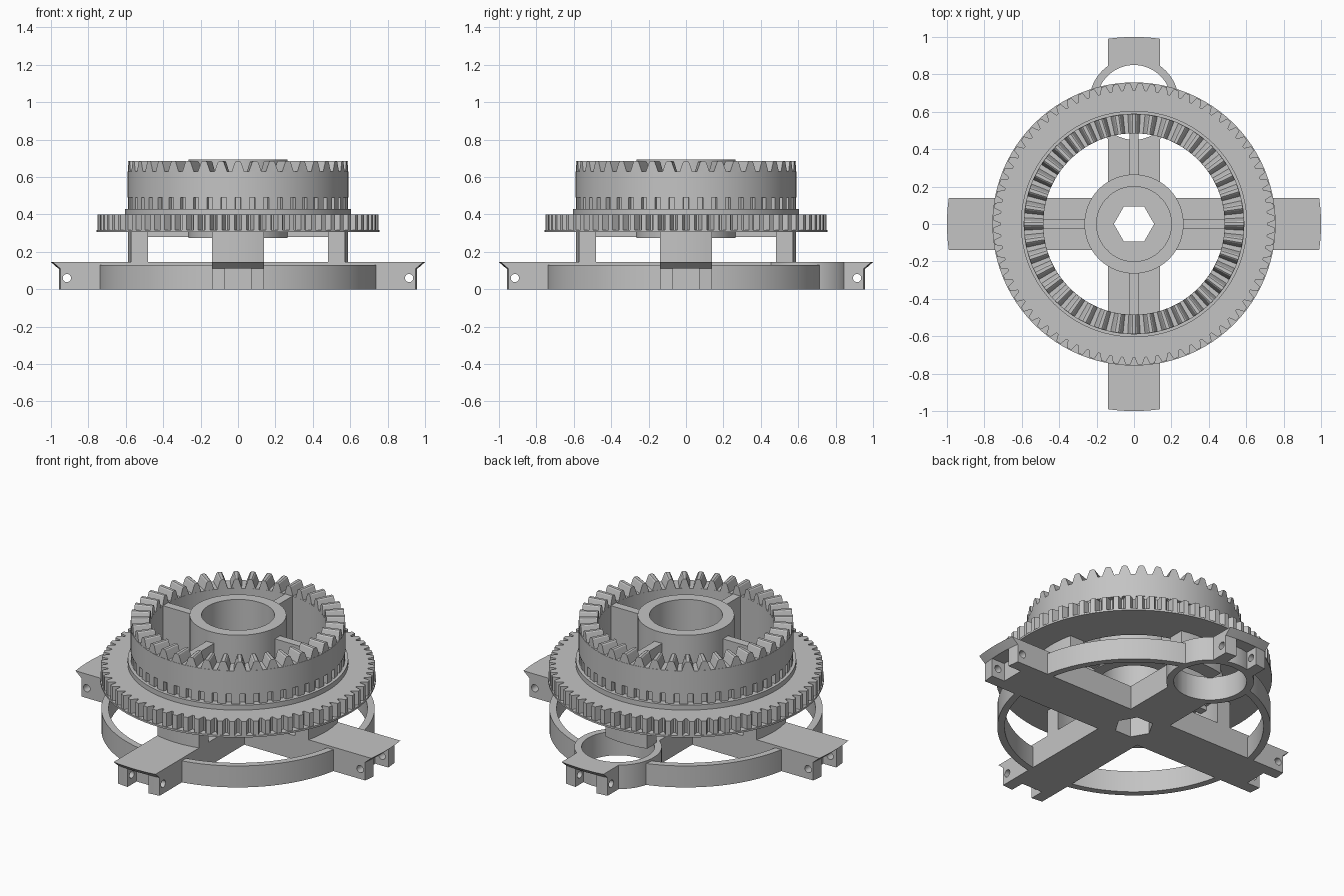
import bpy, bmesh
from math import sin, cos, pi, sqrt, radians
from mathutils import Matrix, Vector

cube = bpy.data.objects.get("Cube")
if cube:
    bpy.data.objects.remove(cube, do_unlink=True)

GREY = (0.55, 0.55, 0.55, 1)
mat = bpy.data.materials.new("plain grey")
mat.use_nodes = True
mat.diffuse_color = GREY
mat.node_tree.nodes["Principled BSDF"].inputs["Base Color"].default_value = GREY


def finish(name, bm, matrix=None):
    bmesh.ops.recalc_face_normals(bm, faces=bm.faces)
    if matrix:
        bm.transform(matrix)
    me = bpy.data.meshes.new(name)
    bm.to_mesh(me)
    bm.free()
    me.materials.append(mat)
    ob = bpy.data.objects.new(name, me)
    bpy.context.collection.objects.link(ob)
    return ob


def loft(name, sections, matrix=None):
    """Skin a row of matching closed sections and cap both ends."""
    bm = bmesh.new()
    rows = [[bm.verts.new(p) for p in s] for s in sections]
    n = len(rows[0])
    for a, b in zip(rows, rows[1:]):
        for i in range(n):
            j = (i + 1) % n
            bm.faces.new((a[i], a[j], b[j], b[i]))
    bm.faces.new(rows[0])
    bm.faces.new(rows[-1])
    return finish(name, bm, matrix)


def ring(name, outline, inner, z0, z1, matrix=None):
    """Annulus whose outer edge follows (angle, radius) pairs."""
    bm = bmesh.new()
    loops = []
    for a, r in outline:
        d = Vector((cos(a), sin(a), 0))
        loops.append([bm.verts.new(d * q + Vector((0, 0, z)))
                      for q, z in ((r, z0), (r, z1), (inner, z1), (inner, z0))])
    for a, b in zip(loops, loops[1:] + loops[:1]):
        for i in range(4):
            j = (i + 1) % 4
            bm.faces.new((a[i], b[i], b[j], a[j]))
    return finish(name, bm, matrix)


def circle(r, n=96):
    return [(2 * pi * i / n, r) for i in range(n)]


def toothed(n, tip, root, shape):
    """Tooth outline: shape holds (root start, tip start, tip end, root end)."""
    return [(2 * pi * (i + f) / n, r) for i in range(n)
            for f, r in zip(shape, (root, tip, tip, root))]


def prism(name, r, n, z0, z1, matrix=None):
    return loft(name, [[(r * cos(2 * pi * i / n), r * sin(2 * pi * i / n), z)
                        for i in range(n)] for z in (z0, z1)], matrix)


def box(name, x0, x1, y, z0, z1, matrix=None):
    return loft(name, [[(x0, s, z0), (x1, s, z0), (x1, s, z1), (x0, s, z1)]
                       for s in (-y, y)], matrix)


def boolean(ob, tool, operation="DIFFERENCE", keep=False):
    m = ob.modifiers.new("bool", "BOOLEAN")
    m.operation, m.object, m.solver = operation, tool, "EXACT"
    bpy.context.view_layer.objects.active = ob
    bpy.ops.object.modifier_apply(modifier=m.name)
    if not keep:
        bpy.data.objects.remove(tool, do_unlink=True)


turns = [Matrix.Rotation(k * pi / 2, 4, "Z") for k in range(4)]
sides = ["left", "back", "right", "front"]
HALF = 0.14
steps = [HALF * (i / 4 - 1) for i in range(9)]


# Base cross with overhanging curved lips at the arm ends
def arm_section(y):
    e, t = sqrt(0.96 ** 2 - y * y), sqrt(1 - y * y)
    return [(-e, y, 0), (e, y, 0), (e, y, 0.11), (t, y, 0.145),
            (-t, y, 0.145), (-e, y, 0.11)]


bar = [arm_section(y) for y in steps]
base = loft("base_cross", bar)
boolean(base, loft("cross_bar", bar, turns[1]), "UNION")

# Slots and pin holes in the arm ends
for t in turns:
    boolean(base, box("slot_cutter", 0.87, 1.1, 0.07, -0.1, 0.11, t))
    pin = t @ Matrix.Translation((0.915, 0, 0.06)) @ Matrix.Rotation(pi / 2, 4, "X")
    boolean(base, prism("pin_cutter", 0.022, 20, -0.3, 0.3, pin))

# Hexagonal bore through the base
boolean(base, prism("hex_cutter", 0.108, 6, -0.1, 0.3))

# Base hoop and the round socket on the back arm
hoop = ring("base_hoop", circle(0.75), 0.71, 0, 0.13)
socket = Matrix.Translation((0, 0.65, 0))
cutter = prism("socket_cutter", 0.2, 64, -0.1, 0.3, socket)
boolean(base, cutter, keep=True)
boolean(hoop, cutter)
ring("socket_ring", circle(0.24, 64), 0.2, 0, 0.145, socket)


# Curved posts and thin spokes on the four sides
def post_section(y):
    a, b = sqrt(0.5 ** 2 - y * y), sqrt(0.588 ** 2 - y * y)
    return [(a, y, 0.14), (b, y, 0.14), (b, y, 0.33), (a, y, 0.33)]


for side, t in zip(sides, turns):
    loft(side + "_post", [post_section(y) for y in steps], t)
    box(side + "_spoke", 0.23, 0.5, 0.025, 0.28, 0.63, t)

# Central hub tube
ring("hub", circle(0.265), 0.2, 0.275, 0.695)

# Large spur gear with its lower flange and upper step
INNER = 0.485
ring("gear_flange", circle(0.757), INNER, 0.305, 0.316)
ring("spur_gear", toothed(72, 0.752, 0.715, (0.08, 0.3, 0.7, 0.92)), INNER, 0.316, 0.4)
ring("gear_step", circle(0.605), INNER, 0.4, 0.43)

# Crown drum with a narrow toothed band below
ring("drum_band", toothed(48, 0.588, 0.565, (0.18, 0.2, 0.8, 0.82)), INNER, 0.43, 0.49)
ring("crown_drum", circle(0.59), INNER, 0.49, 0.63)

# Crown teeth: tapered radial wedges, joined as one part
COUNT = 40
tooth = [(-0.4, 0.62), (0.4, 0.62), (0.33, 0.64), (0.17, 0.68), (0.1, 0.685),
         (-0.1, 0.685), (-0.17, 0.68), (-0.33, 0.64)]
crown = bmesh.new()
for k in range(COUNT):
    part = loft("tooth", [[(r, f * r * 2 * pi / COUNT, z) for f, z in tooth]
                          for r in (INNER, 0.588)],
                Matrix.Rotation(2 * pi * k / COUNT, 4, "Z"))
    crown.from_mesh(part.data)
    bpy.data.objects.remove(part, do_unlink=True)
finish("crown_teeth", crown)

# Smooth curved walls, keep edges crisp
for ob in bpy.context.scene.objects:
    if ob.type == "MESH":
        ob.select_set(True)
        bpy.context.view_layer.objects.active = ob
bpy.ops.object.shade_smooth_by_angle(angle=radians(25))
